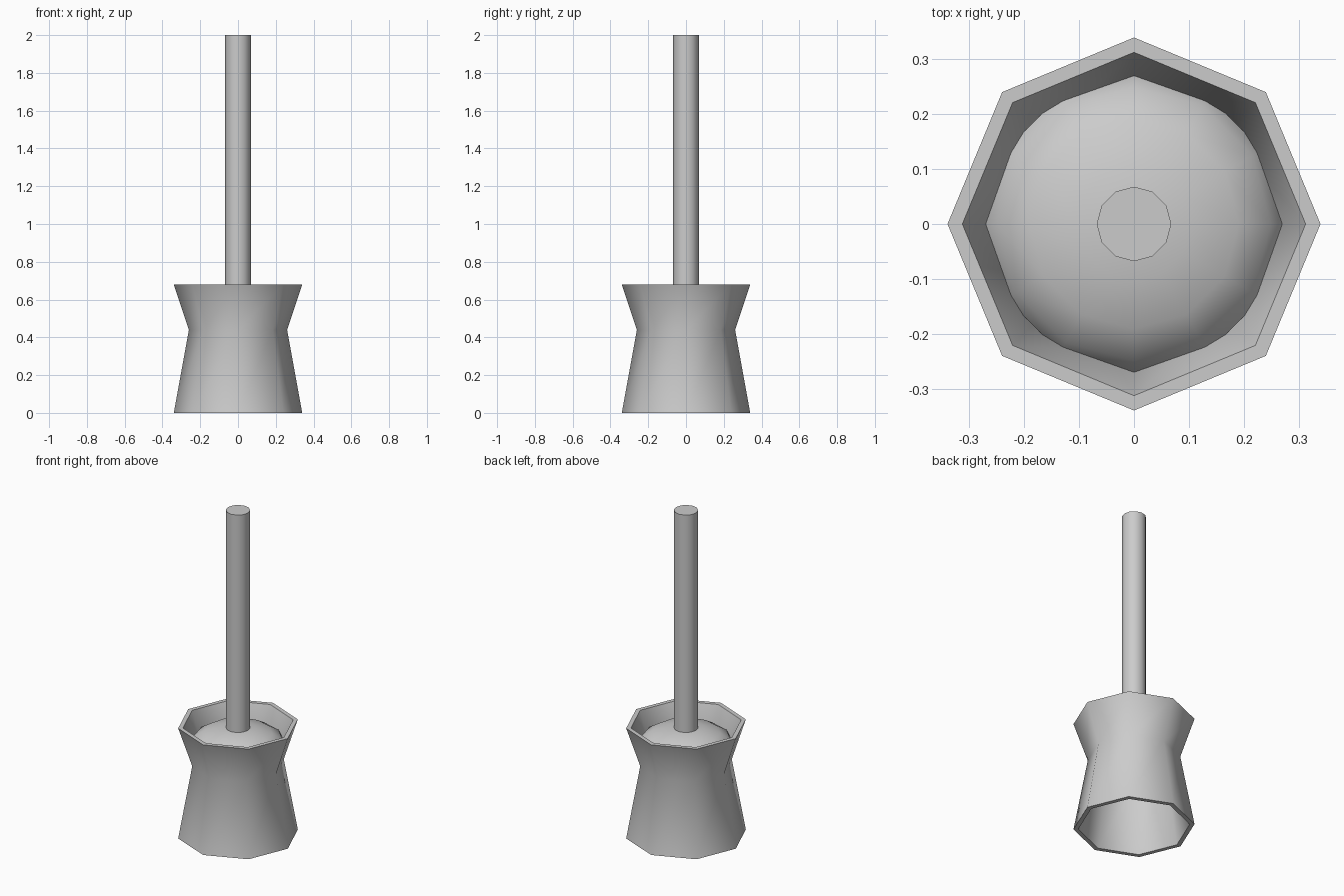
import bpy, math

if "Cube" in bpy.data.objects:
    bpy.data.objects.remove(bpy.data.objects["Cube"])


def lathe(name, profile, sides, closed=False):
    """Revolve (radius, z) points around z; radius 0 makes a pole; flat ends are capped if open."""
    verts, faces, rings = [], [], []
    for r, z in profile:
        n = 1 if r == 0 else sides
        rings.append([len(verts) + i for i in range(n)])
        verts += [(r * math.cos(2 * math.pi * i / sides),
                   r * math.sin(2 * math.pi * i / sides), z) for i in range(n)]
    pairs = list(zip(rings, rings[1:]))
    if closed:
        pairs.append((rings[-1], rings[0]))
    for a, b in pairs:
        for i in range(sides):
            j = (i + 1) % sides
            quad = [a[i % len(a)], a[j % len(a)], b[j % len(b)], b[i % len(b)]]
            faces.append(list(dict.fromkeys(quad)))
    if not closed:
        if len(rings[0]) > 1:
            faces.append(rings[0][::-1])
        if len(rings[-1]) > 1:
            faces.append(rings[-1])
    mesh = bpy.data.meshes.new(name)
    mesh.from_pydata(verts, [], faces)
    obj = bpy.data.objects.new(name, mesh)
    bpy.context.collection.objects.link(obj)
    bpy.ops.object.select_all(action='DESELECT')
    obj.select_set(True)
    bpy.context.view_layer.objects.active = obj
    bpy.ops.object.shade_smooth_by_angle(angle=math.radians(50))
    return obj


# Eight-sided waisted holder: outer wall up, inner wall down, open at both ends
lathe("holder", [(0.34, 0), (0.26, 0.44), (0.34, 0.68),
                 (0.313, 0.68), (0.233, 0.44), (0.313, 0)], 8, closed=True)

# Flattened round brush head wedged in the flared mouth
steps = 8
dome = []
for k in range(steps + 1):
    a = -math.pi / 2 + math.pi * k / steps
    r = 0 if k in (0, steps) else 0.27 * math.cos(a)
    dome.append((r, 0.553 + 0.11 * math.sin(a)))
lathe("brush_head", dome, 12)

# Straight twelve-sided handle
lathe("handle", [(0.068, 0.55), (0.068, 2.0)], 12)
